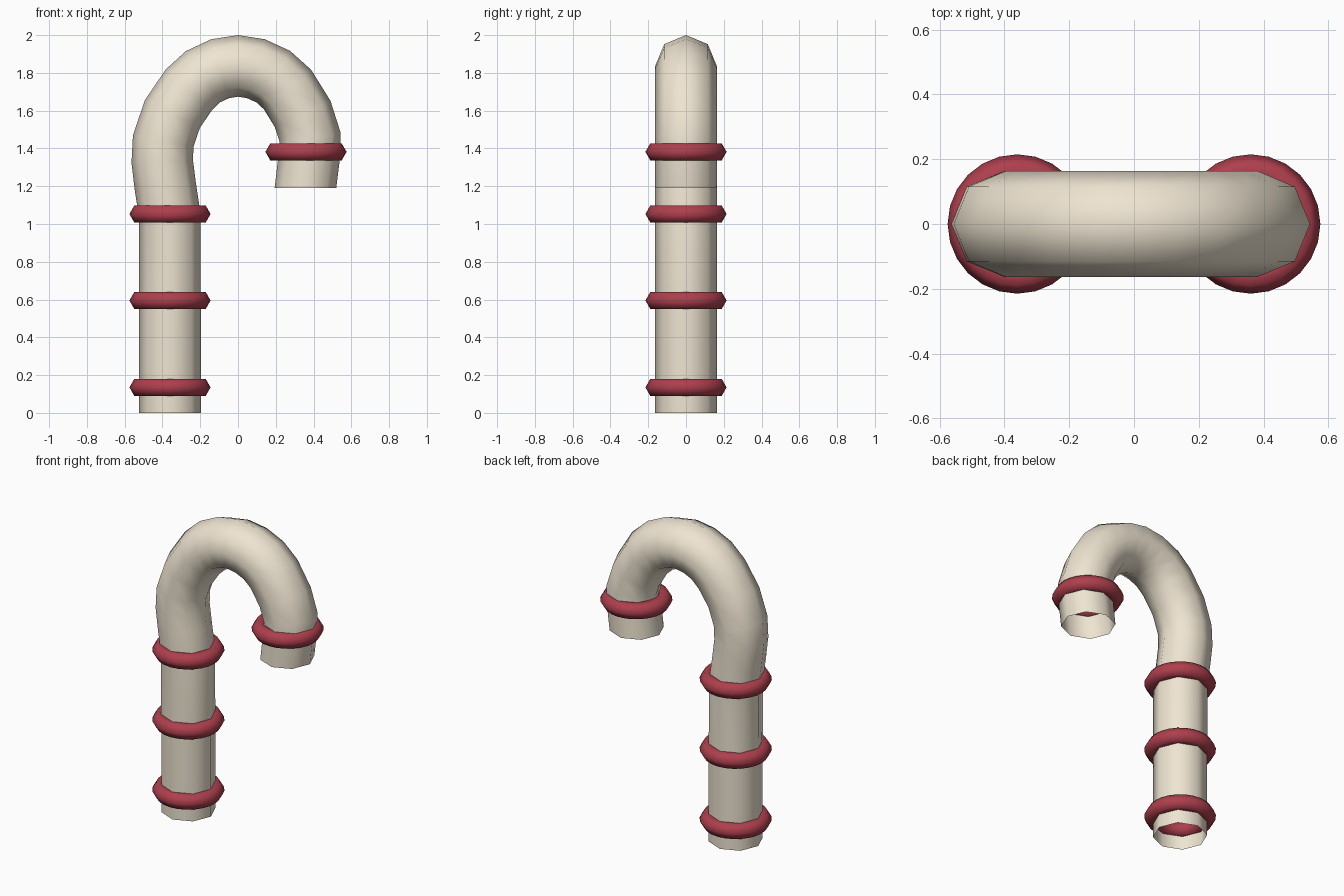
import bpy, bmesh, math
from mathutils import Vector

if "Cube" in bpy.data.objects:
    bpy.data.objects.remove(bpy.data.objects["Cube"])


def material(name, rgb):
    m = bpy.data.materials.new(name)
    m.diffuse_color = (*rgb, 1)
    m.use_nodes = True
    m.node_tree.nodes["Principled BSDF"].inputs["Base Color"].default_value = m.diffuse_color
    return m


cream = material("cream", (0.86, 0.78, 0.64))
red = material("red", (0.42, 0.05, 0.075))


def finish(name, bm, mat):
    mesh = bpy.data.meshes.new(name)
    for f in bm.faces:
        f.smooth = True
    bm.to_mesh(mesh)
    bm.free()
    mesh.materials.append(mat)
    ob = bpy.data.objects.new(name, mesh)
    bpy.context.collection.objects.link(ob)
    return ob


def loft(bm, loops, closed=False):
    n = len(loops[0])
    pairs = list(zip(loops, loops[1:]))
    if closed:
        pairs.append((loops[-1], loops[0]))
    for a, b in pairs:
        for i in range(n):
            j = (i + 1) % n
            bm.faces.new((a[i], a[j], b[j], b[i]))
    bmesh.ops.recalc_face_normals(bm, faces=bm.faces)


# Hooked tube: open-ended octagon swept along a path in the XZ plane
R = 0.163
path = [(-0.36, 0), (-0.36, 0.54), (-0.362, 1.05), (-0.385, 1.2), (-0.401, 1.33),
        (-0.396, 1.44), (-0.347, 1.583), (-0.259, 1.712), (-0.185, 1.78),
        (-0.095, 1.822), (0, 1.837), (0.095, 1.822), (0.187, 1.78),
        (0.262, 1.712), (0.342, 1.583), (0.382, 1.46), (0.38, 1.38), (0.357, 1.19)]
pts = [Vector((x, 0, z)) for x, z in path]
bm = bmesh.new()
loops = []
for k, p in enumerate(pts):
    if k <= 1:
        t = Vector((0, 0, 1))
    elif k == len(pts) - 1:
        t = Vector((0, 0, -1))
    else:
        t = ((pts[k + 1] - p).normalized() + (p - pts[k - 1]).normalized()).normalized()
    side = Vector((-t.z, 0, t.x))
    loops.append([bm.verts.new(p + R * (side * math.cos(a) + Vector((0, 1, 0)) * math.sin(a)))
                  for a in (i * math.pi / 4 for i in range(8))])
loft(bm, loops)
finish("hooked_tube", bm, cream)


# Red bands: tori with a six-sided section
def band(name, x, z, major=0.163, minor=0.052, seg=24, sides=6):
    bm = bmesh.new()
    loops = []
    for k in range(seg):
        u = math.tau * k / seg
        loop = []
        for i in range(sides):
            v = math.tau * i / sides
            r = major + minor * math.cos(v)
            loop.append(bm.verts.new((r * math.cos(u), r * math.sin(u), minor * math.sin(v))))
        loops.append(loop)
    loft(bm, loops, closed=True)
    finish(name, bm, red).location = (x, 0, z)


for name, x, z in [("lower_band", -0.36, 0.135), ("middle_band", -0.36, 0.595),
                   ("upper_band", -0.36, 1.053), ("hook_end_band", 0.36, 1.382)]:
    band(name, x, z)
